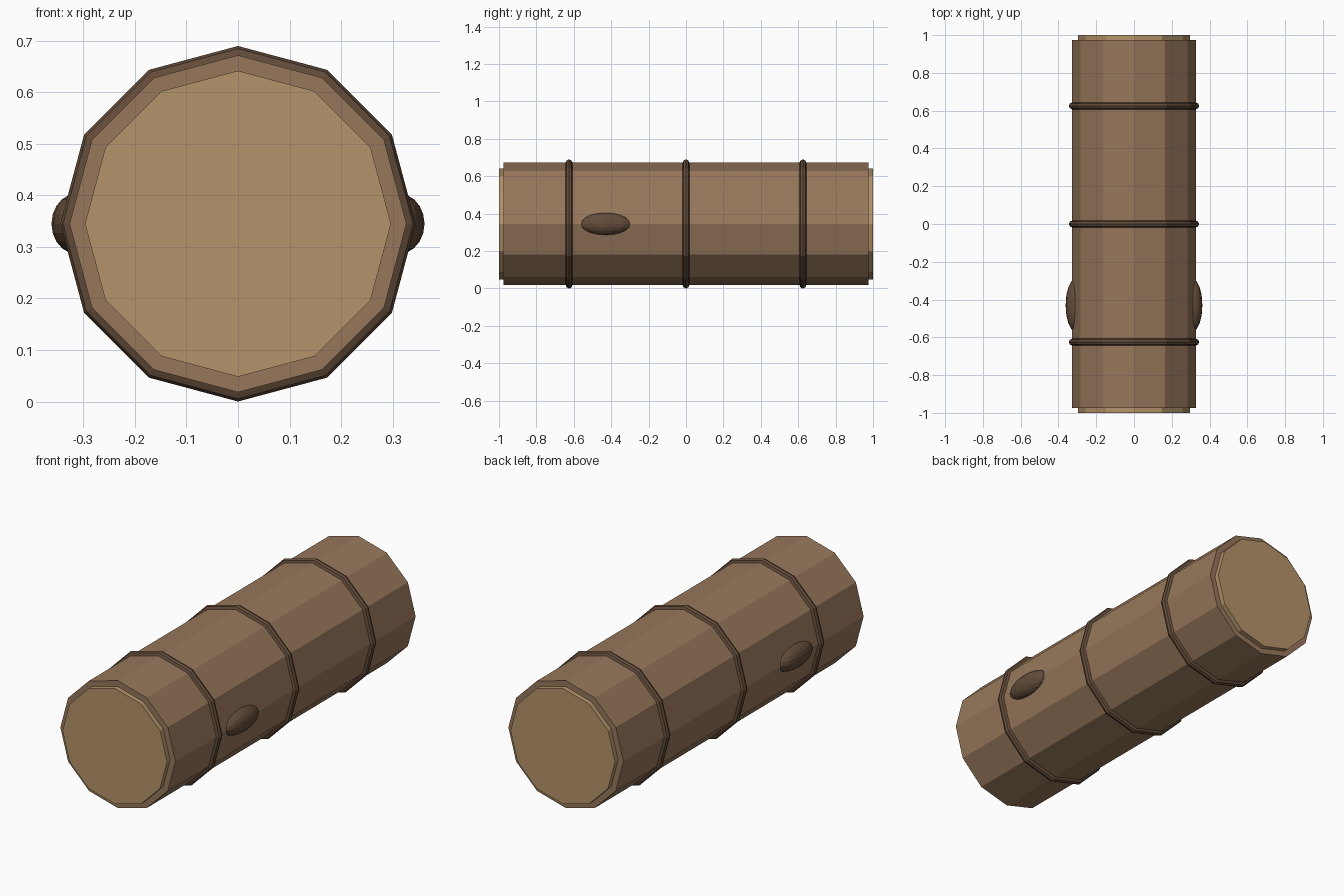
import bpy
from math import pi

cube = bpy.data.objects.get("Cube")
if cube:
    bpy.data.objects.remove(cube, do_unlink=True)

CENTRE_Z = 0.345
SIDES = 12


def material(name, colour):
    mat = bpy.data.materials.new(name)
    mat.use_nodes = True
    rgba = (*colour, 1)
    mat.diffuse_color = rgba
    mat.node_tree.nodes["Principled BSDF"].inputs["Base Color"].default_value = rgba
    return mat


bark = material("bark_brown", (0.31, 0.185, 0.105))
cut_wood = material("cut_wood_tan", (0.46, 0.295, 0.145))
dark_bark = material("dark_bark", (0.125, 0.072, 0.042))


def finish(name, mat):
    obj = bpy.context.object
    obj.name = name
    obj.data.materials.append(mat)
    bpy.ops.object.transform_apply(location=False, rotation=True, scale=True)
    return obj


def log_section(name, radius, length, y, mat):
    # Cylinder along y, with a corner at the top and at each side
    bpy.ops.mesh.primitive_cylinder_add(
        vertices=SIDES, radius=radius, depth=length,
        location=(0, y, CENTRE_Z), rotation=(pi / 2, 0, 0))
    return finish(name, mat)


# Trunk
log_section("log_trunk", 0.327, 1.95, 0, bark)

# Pale cut ends
for label, side in (("front", -1), ("back", 1)):
    log_section(label + "_cut_end", 0.297, 0.05, side * 0.975, cut_wood)

# Raised bark bands
for label, y in (("front", -0.625), ("middle", 0), ("back", 0.625)):
    bpy.ops.mesh.primitive_torus_add(
        major_segments=SIDES, minor_segments=8,
        major_radius=0.327, minor_radius=0.018,
        location=(0, y, CENTRE_Z), rotation=(pi / 2, 0, 0))
    finish(label + "_bark_band", dark_bark)

# Knots on both flanks
for label, side in (("left", 1), ("right", -1)):
    bpy.ops.mesh.primitive_uv_sphere_add(
        segments=16, ring_count=10, radius=1,
        location=(side * 0.312, -0.43, CENTRE_Z))
    bpy.context.object.scale = (0.05, 0.137, 0.059)
    finish(label + "_knot", dark_bark)
